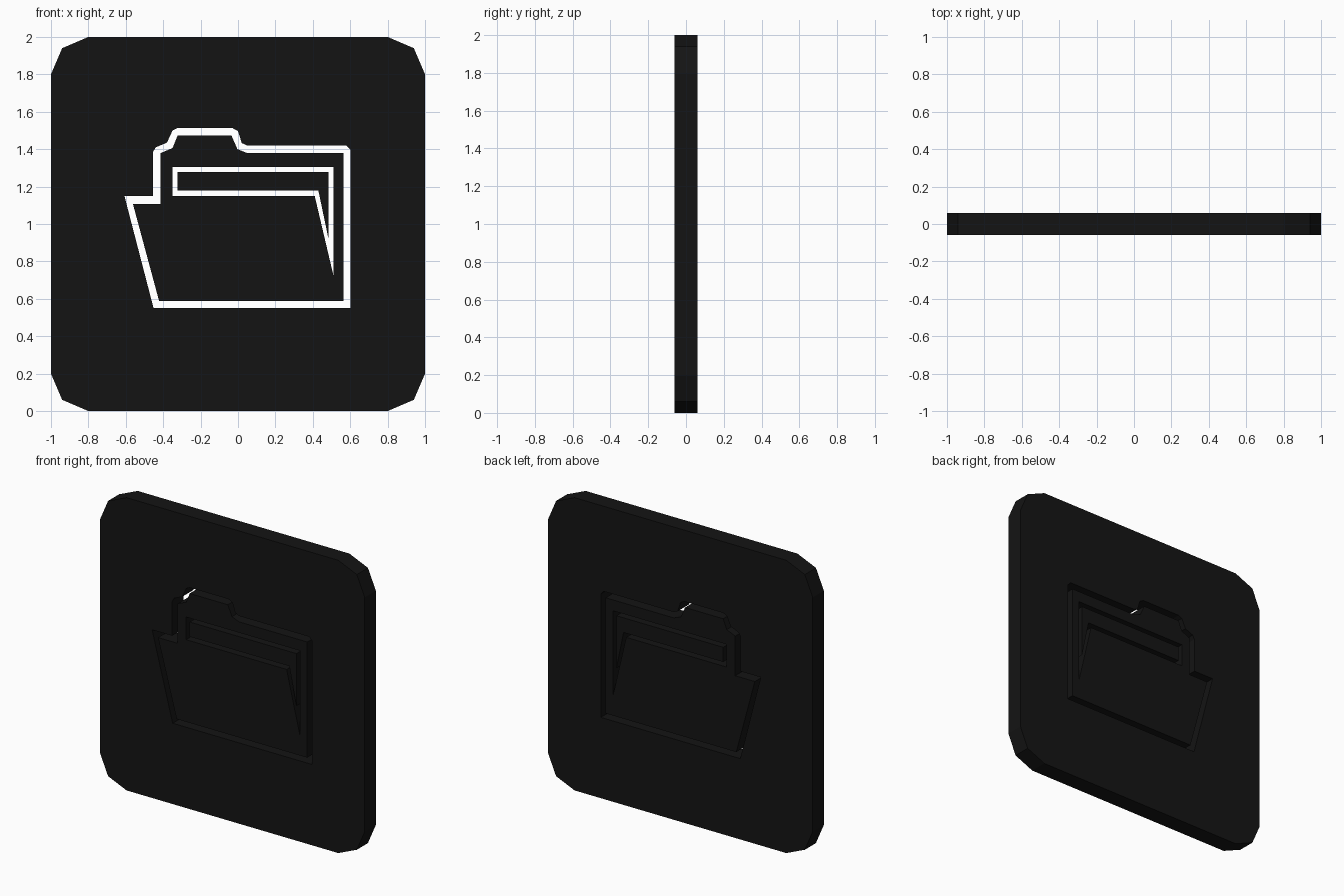
import bpy, bmesh

if "Cube" in bpy.data.objects:
    bpy.data.objects.remove(bpy.data.objects["Cube"])

DEPTH = 0.12

mat = bpy.data.materials.new("black")
mat.diffuse_color = (0.007, 0.007, 0.007, 1)
mat.use_nodes = True
mat.node_tree.nodes["Principled BSDF"].inputs["Base Color"].default_value = mat.diffuse_color


def slab(name, *loops):
    """Extrude a flat profile in xz; the first loop is the rim, any others are holes."""
    bm = bmesh.new()
    for pts in loops:
        vs = [bm.verts.new((x, -DEPTH / 2, z)) for x, z in pts]
        for a, b in zip(vs, vs[1:] + vs[:1]):
            bm.edges.new((a, b))
    bmesh.ops.triangle_fill(bm, edges=bm.edges[:], use_beauty=True, normal=(0, -1, 0))
    ext = bmesh.ops.extrude_face_region(bm, geom=bm.faces[:], use_keep_orig=True)
    moved = [g for g in ext["geom"] if isinstance(g, bmesh.types.BMVert)]
    bmesh.ops.translate(bm, verts=moved, vec=(0, DEPTH, 0))
    bmesh.ops.recalc_face_normals(bm, faces=bm.faces[:])
    me = bpy.data.meshes.new(name)
    bm.to_mesh(me)
    bm.free()
    me.materials.append(mat)
    ob = bpy.data.objects.new(name, me)
    bpy.context.collection.objects.link(ob)
    return ob


# Plate rim: one chamfered corner mirrored to all four
corner = [(0.8, 1.0), (0.94, 0.94), (1.0, 0.8)]
right = corner + [(x, -z) for x, z in reversed(corner)]
rim = [(x, z + 1) for x, z in right + [(-x, z) for x, z in reversed(right)]]

# Outer and inner edges of the folder outline slot
folder_hole = [(-0.607, 1.149), (-0.455, 1.149), (-0.455, 1.384), (-0.44, 1.41),
               (-0.38, 1.435), (-0.35, 1.50), (-0.323, 1.513), (-0.03, 1.513),
               (0.0, 1.497), (0.02, 1.433), (0.05, 1.419), (0.58, 1.419),
               (0.602, 1.395), (0.602, 0.552), (-0.452, 0.552)]
folder_edge = [(-0.562, 1.108), (-0.414, 1.108), (-0.414, 1.379), (-0.35, 1.406),
               (-0.323, 1.473), (-0.035, 1.473), (-0.003, 1.40), (0.05, 1.379),
               (0.565, 1.379), (0.565, 0.589), (-0.422, 0.589)]

# Outer and inner edges of the slot around the paper strip
paper_hole = [(-0.35, 1.305), (0.51, 1.305), (0.51, 0.725), (0.41, 1.15), (-0.35, 1.15)]
paper_edge = [(-0.323, 1.278), (0.484, 1.278), (0.484, 0.92), (0.43, 1.178), (-0.323, 1.178)]

slab("plate", rim, folder_hole)
slab("folder", folder_edge, paper_hole)
slab("paper", paper_edge)
